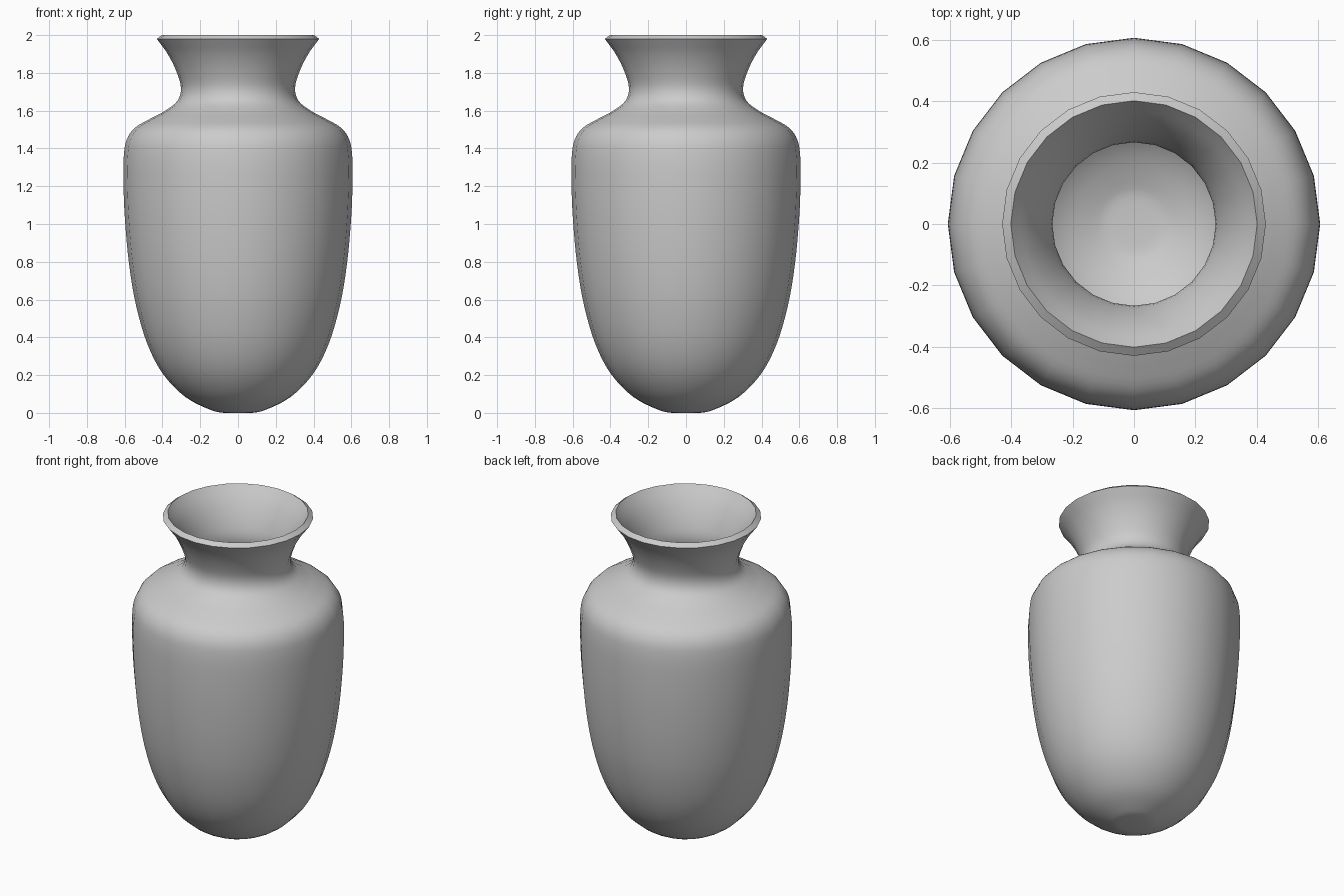
import bpy, bmesh
from math import cos, sin, pi, radians

if "Cube" in bpy.data.objects:
    bpy.data.objects.remove(bpy.data.objects["Cube"])

SIDES = 24
STEPS = 4

# Outer profile (radius, height) from the foot to the lip
key = [(0.07, 0.0), (0.15, 0.018), (0.28, 0.085), (0.397, 0.206), (0.48, 0.365),
       (0.54, 0.57), (0.577, 0.79), (0.599, 1.03), (0.607, 1.24), (0.604, 1.37),
       (0.588, 1.45), (0.545, 1.51), (0.465, 1.557), (0.39, 1.597), (0.322, 1.65),
       (0.302, 1.72), (0.327, 1.81), (0.372, 1.9), (0.43, 1.98)]


def spline(pts, steps):
    """Smooth curve through all points."""
    p = [(-0.07, 0.0)] + pts + [(2 * pts[-1][0] - pts[-2][0], 2 * pts[-1][1] - pts[-2][1])]
    out = []
    for i in range(1, len(p) - 2):
        for s in range(steps):
            t = s / steps
            out.append(tuple(0.5 * (2 * b + (c - a) * t + (2 * a - 5 * b + 4 * c - d) * t * t
                                    + (3 * b - a - 3 * c + d) * t ** 3)
                             for a, b, c, d in zip(*p[i - 1:i + 3])))
    return out + [pts[-1]]


# Revolve the profile
bm = bmesh.new()
rings = [[bm.verts.new((r * cos(2 * pi * k / SIDES), r * sin(2 * pi * k / SIDES), max(z, 0)))
          for k in range(SIDES)] for r, z in spline(key, STEPS)]
for a, b in zip(rings, rings[1:]):
    for k in range(SIDES):
        n = (k + 1) % SIDES
        bm.faces.new((a[k], a[n], b[n], b[k]))
bm.faces.new(rings[0][::-1])
mesh = bpy.data.meshes.new("vase")
bm.to_mesh(mesh)
bm.free()
vase = bpy.data.objects.new("vase", mesh)
bpy.context.collection.objects.link(vase)

# Wall thickness, grown inwards
wall = vase.modifiers.new("wall", 'SOLIDIFY')
wall.thickness = 0.035
wall.offset = -1
wall.use_even_offset = True

bpy.context.view_layer.objects.active = vase
vase.select_set(True)
bpy.ops.object.modifier_apply(modifier="wall")
bpy.ops.object.shade_smooth_by_angle(angle=radians(40))
